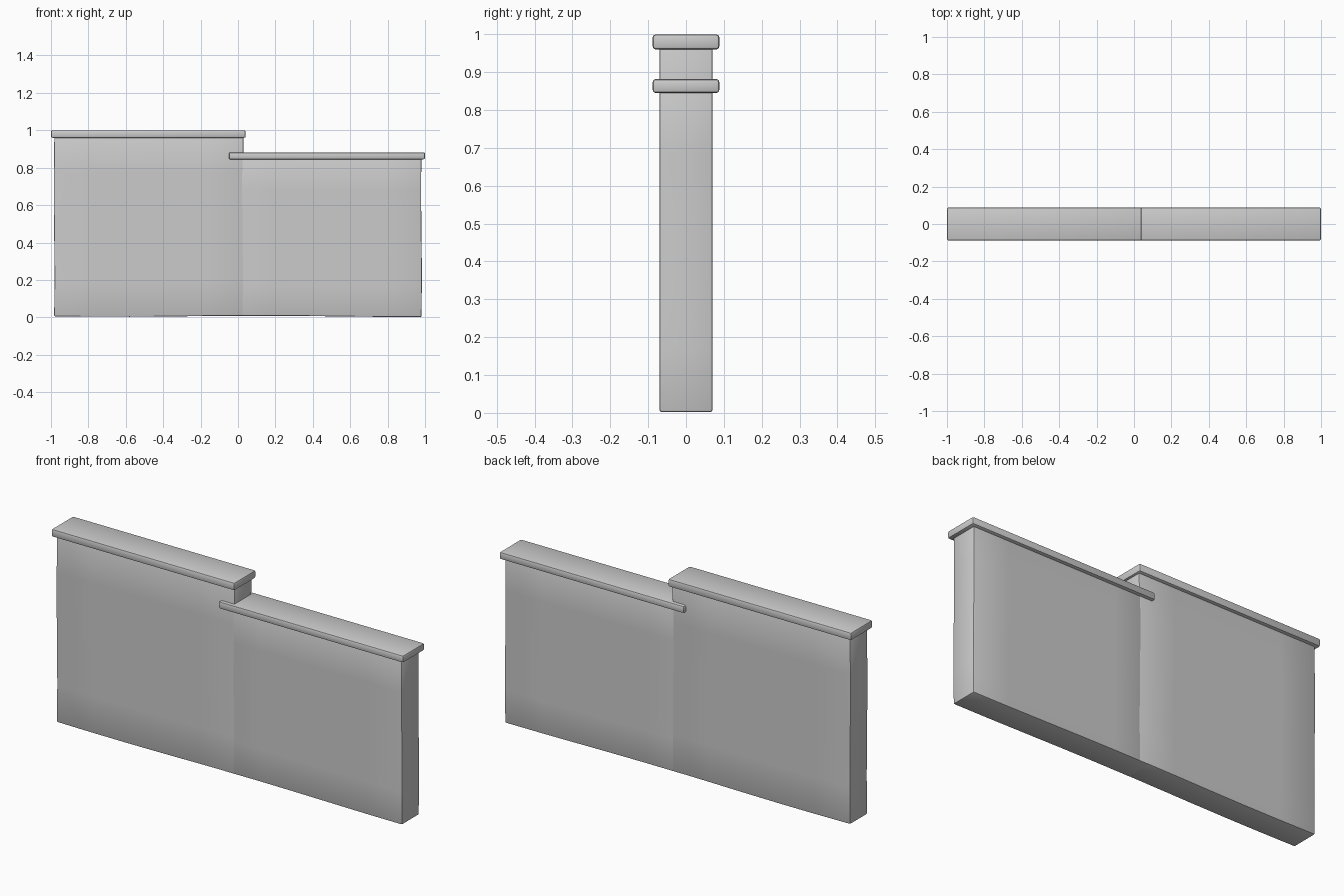
import bpy, bmesh, math

if "Cube" in bpy.data.objects:
    bpy.data.objects.remove(bpy.data.objects["Cube"])

stone = bpy.data.materials.new("light_grey_stone")
stone.diffuse_color = (0.6, 0.6, 0.6, 1)
stone.use_nodes = True
stone.node_tree.nodes["Principled BSDF"].inputs["Base Color"].default_value = stone.diffuse_color


def block(name, x, y, z, bevel, cuts=0, wobble=0.0):
    """Bevelled box from ranges; optional cuts along x and z give a hand-laid waviness."""
    bm = bmesh.new()
    bmesh.ops.create_cube(bm, size=1)
    for v in bm.verts:
        for i, (a, b) in enumerate((x, y, z)):
            v.co[i] = a + (v.co[i] + 0.5) * (b - a)
    bmesh.ops.bevel(bm, geom=bm.edges[:], offset=bevel, segments=2,
                    profile=0.5, affect='EDGES')
    # slice the block so its long sides can bow slightly
    for axis, (a, b) in ((0, x), (2, z)):
        for k in range(1, cuts + 1):
            p, n = [0, 0, 0], [0, 0, 0]
            p[axis], n[axis] = a + (b - a) * k / (cuts + 1), 1
            bmesh.ops.bisect_plane(bm, geom=bm.verts[:] + bm.edges[:] + bm.faces[:],
                                   plane_co=p, plane_no=n)
    for v in bm.verts:
        t = (v.co.z - z[0]) / (z[1] - z[0])
        v.co.x += wobble * math.sin(7 * v.co.z)
        v.co.z += wobble * 1.5 * math.sin(4 * v.co.x + 1) * (1 - t)
    me = bpy.data.meshes.new(name)
    bm.to_mesh(me)
    bm.free()
    me.materials.append(stone)
    ob = bpy.data.objects.new(name, me)
    bpy.context.collection.objects.link(ob)
    bpy.ops.object.select_all(action='DESELECT')
    ob.select_set(True)
    bpy.context.view_layer.objects.active = ob
    bpy.ops.object.shade_smooth_by_angle(angle=math.radians(30))
    return ob


# wall panels, overlapping in the middle
block("tall_wall", (-0.983, 0.029), (-0.0705, 0.0705), (0.006, 0.965), 0.006, 4, 0.002)
block("low_wall", (-0.031, 0.981), (-0.07, 0.07), (0.005, 0.85), 0.006, 4, 0.002)

# coping slabs
block("tall_coping", (-1.0, 0.041), (-0.088, 0.088), (0.96, 1.0), 0.008)
block("low_coping", (-0.049, 1.0), (-0.088, 0.088), (0.845, 0.882), 0.008)
